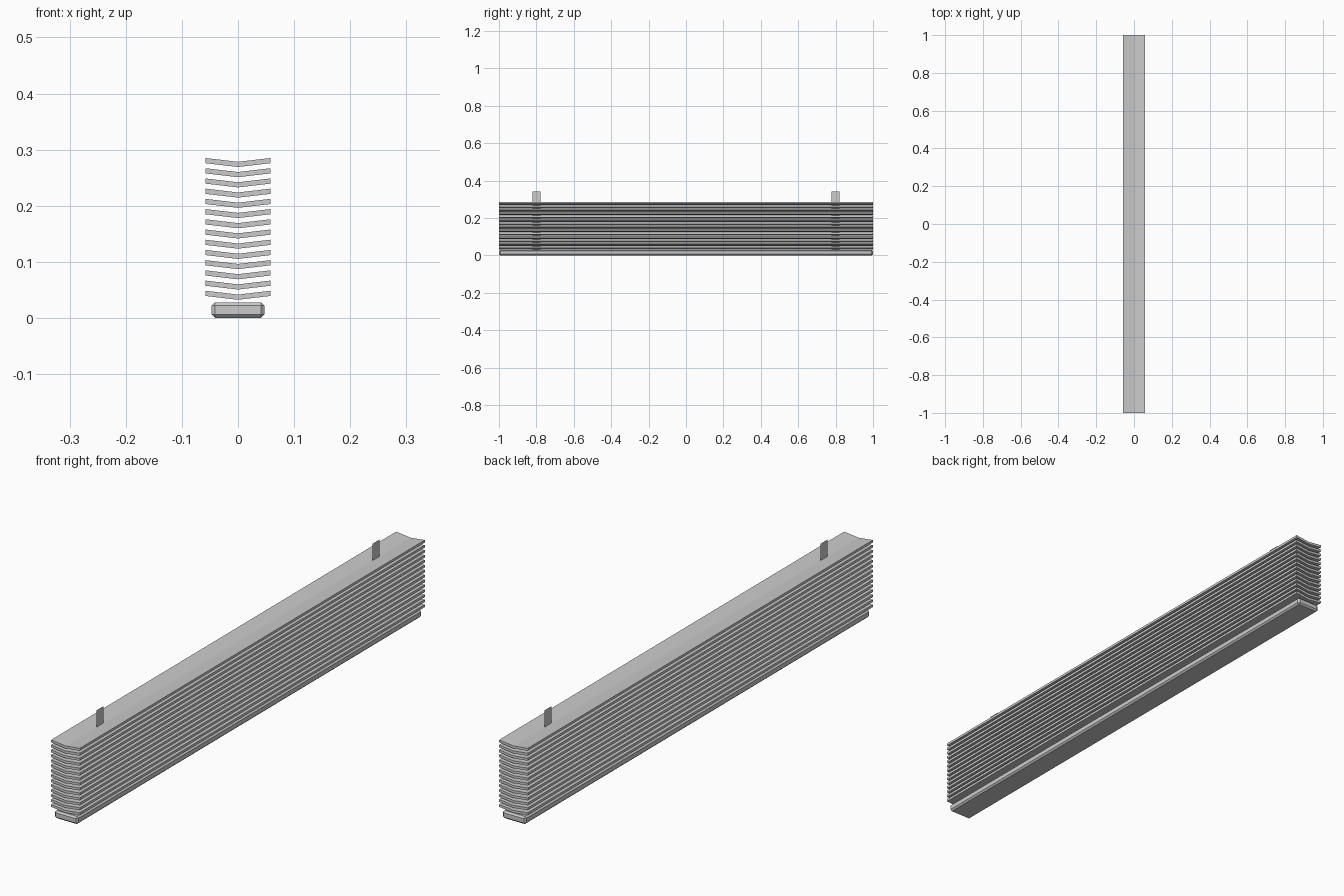
import bpy, bmesh

if "Cube" in bpy.data.objects:
    bpy.data.objects.remove(bpy.data.objects["Cube"])


def make_object(name, bm):
    bmesh.ops.recalc_face_normals(bm, faces=bm.faces)
    mesh = bpy.data.meshes.new(name)
    bm.to_mesh(mesh)
    bm.free()
    obj = bpy.data.objects.new(name, mesh)
    bpy.context.collection.objects.link(obj)
    return obj


# V-shaped slats, stacked with even spacing
HALF_W, THICK, DIP, PITCH = 0.058, 0.0092, 0.0068, 0.0182
profile = [(-HALF_W, 0), (0, -DIP), (HALF_W, 0),
           (HALF_W, -THICK), (0, -DIP - THICK), (-HALF_W, -THICK)]
for i in range(14):
    top = 0.0485 + i * PITCH
    bm = bmesh.new()
    front = [bm.verts.new((x, -1, top + z)) for x, z in profile]
    back = [bm.verts.new((x, 1, top + z)) for x, z in profile]
    for a in range(6):
        b = (a + 1) % 6
        bm.faces.new((front[a], front[b], back[b], back[a]))
    for ring in (front, back):
        bm.faces.new((ring[0], ring[1], ring[4], ring[5]))
        bm.faces.new((ring[1], ring[2], ring[3], ring[4]))
    make_object(f"slat_{i + 1}", bm)

# Bottom rail with chamfered edges
bm = bmesh.new()
bmesh.ops.create_cube(bm, size=1)
for v in bm.verts:
    v.co = (v.co.x * 0.094, v.co.y * 1.998, v.co.z * 0.028 + 0.014)
rail = make_object("bottom_rail", bm)
bevel = rail.modifiers.new("chamfer", 'BEVEL')
bevel.width = 0.006
bevel.segments = 1

# Flat hanging tapes running through the slats
for side, y in (("front", -0.8), ("back", 0.8)):
    bm = bmesh.new()
    corners = [(-0.0215, 0.02), (0.0215, 0.02), (0.0215, 0.34), (-0.0215, 0.34)]
    bm.faces.new([bm.verts.new((0, y + dy, z)) for dy, z in corners])
    make_object(f"{side}_tape", bm)
